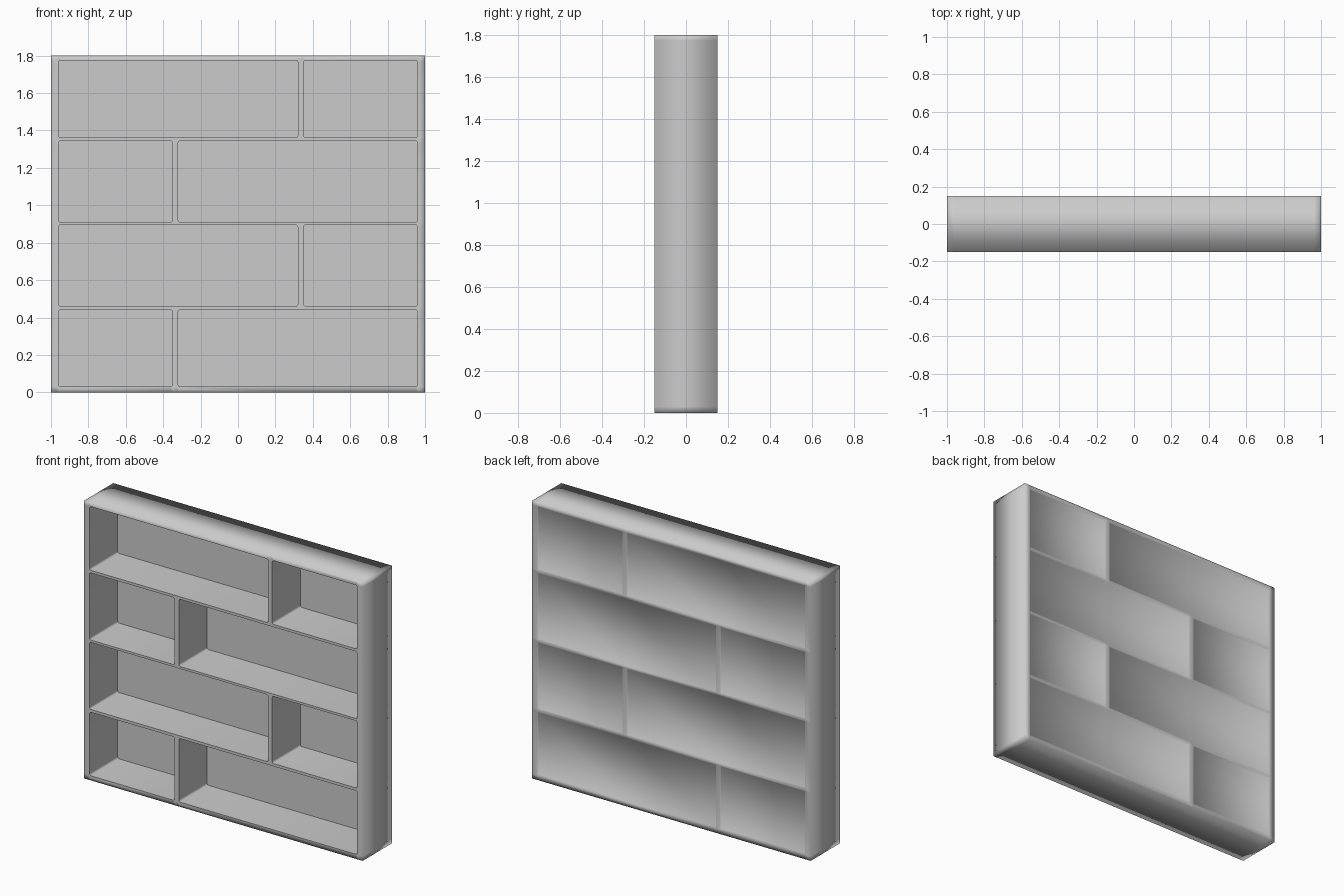
import bpy
import bmesh

if "Cube" in bpy.data.objects:
    bpy.data.objects.remove(bpy.data.objects["Cube"], do_unlink=True)

# Layout of uprights and boards
HALF_DEPTH = 0.15
CELL_DEPTH = 0.288
XS = [-1, -0.96, -0.35, -0.32, 0.32, 0.35, 0.96, 1]
ROWS = [(0.03, 0.442), (0.46, 0.895), (0.91, 1.345), (1.362, 1.775)]
ZS = [0] + [z for row in ROWS for z in row] + [1.8]

# Cells alternate the side of their divider from row to row
cells = []
for i, (low, high) in enumerate(ROWS):
    left, right = (-0.35, -0.32) if i % 2 == 0 else (0.32, 0.35)
    cells += [(-0.96, left, low, high), (right, 0.96, low, high)]


def inside(face, cell):
    c = face.calc_center_median()
    return cell[0] < c.x < cell[1] and cell[2] < c.z < cell[3]


# Solid slab gridded along the board lines
bm = bmesh.new()
grid = [[bm.verts.new((x, -HALF_DEPTH, z)) for x in XS] for z in ZS]
for lower, upper in zip(grid, grid[1:]):
    for k in range(len(XS) - 1):
        bm.faces.new((lower[k], lower[k + 1], upper[k + 1], upper[k]))
front = bm.faces[:]
slab = bmesh.ops.extrude_face_region(bm, geom=front, use_keep_orig=True)
bmesh.ops.translate(bm, vec=(0, 2 * HALF_DEPTH, 0),
                    verts=[g for g in slab["geom"] if isinstance(g, bmesh.types.BMVert)])
bmesh.ops.recalc_face_normals(bm, faces=bm.faces[:])


def faces_at(y, cell):
    return [f for f in bm.faces
            if all(abs(v.co.y - y) < 1e-4 for v in f.verts) and inside(f, cell)]


# Open compartments at the front, shallow softly shaded panels at the back
for cell in cells:
    opening = faces_at(-HALF_DEPTH, cell)
    if len(opening) > 1:
        bmesh.ops.dissolve_faces(bm, faces=opening)
        opening = faces_at(-HALF_DEPTH, cell)
    pushed = bmesh.ops.extrude_discrete_faces(bm, faces=opening)["faces"]
    bmesh.ops.translate(bm, vec=(0, CELL_DEPTH, 0), verts=pushed[0].verts[:])
    bmesh.ops.inset_region(bm, faces=faces_at(HALF_DEPTH, cell),
                           thickness=0.004, depth=-0.005, use_even_offset=True)

# Rounded compartment corners
corners = []
for e in bm.edges:
    a, b = e.verts
    if abs(abs(a.co.y - b.co.y) - CELL_DEPTH) < 1e-4:
        for x0, x1, z0, z1 in cells:
            if (min(abs(a.co.x - x0), abs(a.co.x - x1)) < 1e-4
                    and min(abs(a.co.z - z0), abs(a.co.z - z1)) < 1e-4):
                corners.append(e)
                break
bmesh.ops.bevel(bm, geom=corners, offset=0.012, segments=3, profile=0.5, affect="EDGES")

# Smooth shading, with crisp compartment rims and inner panels
for f in bm.faces:
    f.smooth = True
floor_y = CELL_DEPTH - HALF_DEPTH
for e in bm.edges:
    ys = [v.co.y for v in e.verts]
    at_rim = all(abs(y + HALF_DEPTH) < 1e-4 for y in ys)
    at_floor = all(abs(y - floor_y) < 1e-4 for y in ys)
    if (at_rim or at_floor) and e.calc_face_angle(0) > 1 and all(
            0.01 < v.co.z < 1.79 and abs(v.co.x) < 0.99 for v in e.verts):
        e.smooth = False

mesh = bpy.data.meshes.new("bookcase")
bm.to_mesh(mesh)
bm.free()
bookcase = bpy.data.objects.new("bookcase", mesh)
bpy.context.scene.collection.objects.link(bookcase)

# Plain grey finish
GREY = (0.6, 0.6, 0.6, 1)
paint = bpy.data.materials.new("light_grey")
paint.use_nodes = True
paint.diffuse_color = GREY
paint.node_tree.nodes["Principled BSDF"].inputs["Base Color"].default_value = GREY
mesh.materials.append(paint)
